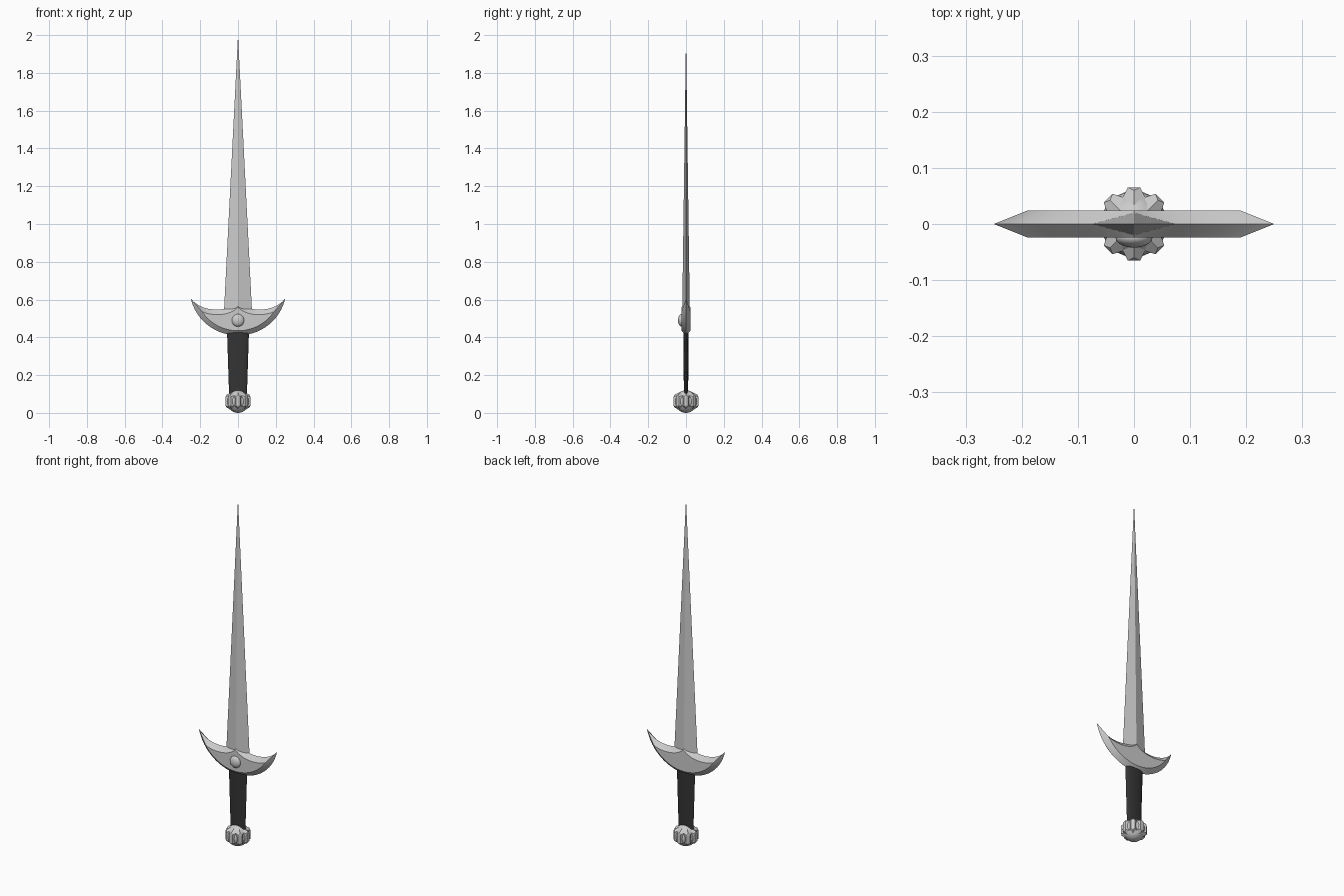
import bpy, bmesh, math
from mathutils import Matrix, Vector
from mathutils.geometry import interpolate_bezier

if "Cube" in bpy.data.objects:
    bpy.data.objects.remove(bpy.data.objects["Cube"])


def finish(bm, name, smooth=None):
    bmesh.ops.remove_doubles(bm, verts=bm.verts, dist=1e-5)
    bmesh.ops.recalc_face_normals(bm, faces=bm.faces)
    me = bpy.data.meshes.new(name)
    bm.to_mesh(me)
    bm.free()
    ob = bpy.data.objects.new(name, me)
    bpy.context.collection.objects.link(ob)
    if smooth:
        bpy.ops.object.select_all(action='DESELECT')
        ob.select_set(True)
        bpy.context.view_layer.objects.active = ob
        bpy.ops.object.shade_smooth_by_angle(angle=math.radians(smooth))
    return ob


def cone(name, sides, r1, r2, z1, z2, sy, smooth=None):
    bm = bmesh.new()
    mat = Matrix.Translation((0, 0, (z1 + z2) / 2)) @ Matrix.Diagonal((1, sy, 1, 1))
    bmesh.ops.create_cone(bm, cap_ends=True, segments=sides, radius1=r1,
                          radius2=r2, depth=z2 - z1, matrix=mat)
    # put a corner on the x axis for four-sided shapes
    return finish(bm, name, smooth)


def ball(name, loc, scale, u=24, v=16):
    bm = bmesh.new()
    bmesh.ops.create_uvsphere(bm, u_segments=u, v_segments=v, radius=1,
                              matrix=Matrix.Translation(loc) @ Matrix.Diagonal((*scale, 1)))
    return finish(bm, name, 40)


# Blade: long diamond-section spike
cone("blade", 4, 0.0755, 0.0, 0.51, 2.0, 0.27)

# Grip: flattened dark tapering handle
grip = cone("grip", 16, 0.047, 0.058, 0.09, 0.43, 0.24, 40)
dark = bpy.data.materials.new("dark_grip")
dark.diffuse_color = (0.035, 0.035, 0.035, 1)
dark.use_nodes = True
dark.node_tree.nodes["Principled BSDF"].inputs["Base Color"].default_value = dark.diffuse_color
grip.data.materials.append(dark)

# Guard: crescent with raised flat panel, quarter modelled then mirrored
N = 14


def curve(y, *pts):
    return interpolate_bezier(*[Vector((x, y, z)) for x, z in pts], N)


rails = [
    curve(0, (0, .58), (.06, .535), (.19, .529), (.25, .605)),
    curve(-.024, (0, .56), (.04, .515), (.13, .51), (.19, .535)),
    curve(-.024, (0, .435), (.08, .435), (.15, .475), (.19, .535)),
    curve(0, (0, .41), (.11, .41), (.22, .48), (.25, .605)),
]
bm = bmesh.new()
rows = [[bm.verts.new(p) for p in r] for r in rails]
for a, b in zip(rows, rows[1:]):
    for i in range(N - 1):
        bm.faces.new((a[i], a[i + 1], b[i + 1], b[i]))
for sx, axis in ((True, 0), (False, 1)):
    geom = bm.verts[:] + bm.edges[:] + bm.faces[:]
    dup = bmesh.ops.duplicate(bm, geom=geom)["geom"]
    verts = [g for g in dup if isinstance(g, bmesh.types.BMVert)]
    for v in verts:
        v.co[axis] *= -1
    bmesh.ops.reverse_faces(bm, faces=[g for g in dup if isinstance(g, bmesh.types.BMFace)])
finish(bm, "guard", 20)

# Round stud on the front of the guard
ball("guard_stud", (0, -.024, .49), (.033, .018, .033))

# Pommel: ball with eight bevelled studs around it
ball("pommel_ball", (0, 0, .06), (.059, .059, .06))
bm = bmesh.new()


def hexagon(w, z, tip, r, rtip, rot):
    pts = [(r, w, z), (rtip, 0, tip), (r, -w, z), (r, -w, -z), (rtip, 0, -tip), (r, w, -z)]
    return [bm.verts.new(rot @ Vector(p) + Vector((0, 0, .062))) for p in pts]


for k in range(8):
    rot = Matrix.Rotation(k * math.pi / 4, 3, 'Z')
    inner = hexagon(.020, .030, .048, .047, .034, rot)
    outer = hexagon(.011, .024, .034, .065, .060, rot)
    bm.faces.new(inner[::-1])
    # split the outer face so it stays clean where the tips fold in
    for q in ((0, 1, 2), (0, 2, 3, 5), (3, 4, 5)):
        bm.faces.new([outer[i] for i in q])
    for i in range(6):
        j = (i + 1) % 6
        bm.faces.new((inner[i], inner[j], outer[j], outer[i]))
finish(bm, "pommel_studs")
